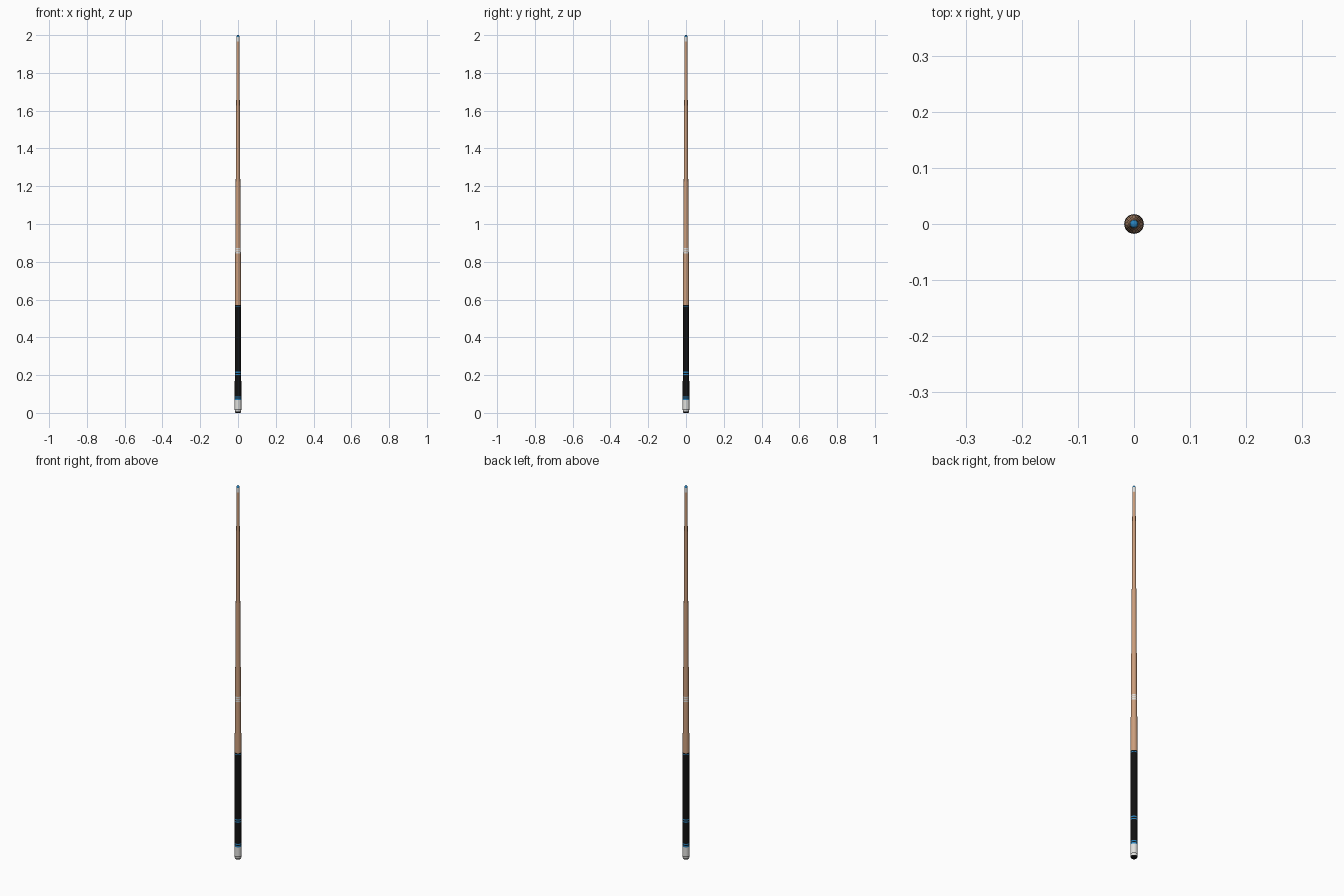
import bpy, bmesh, math

if "Cube" in bpy.data.objects:
    bpy.data.objects.remove(bpy.data.objects["Cube"])

SIDES = 32


def material(name, rgb):
    m = bpy.data.materials.new(name)
    m.diffuse_color = (*rgb, 1)
    m.use_nodes = True
    m.node_tree.nodes["Principled BSDF"].inputs["Base Color"].default_value = m.diffuse_color
    return m


MATS = {
    "wood": material("tan wood", (0.60, 0.34, 0.20)),
    "black": material("black wrap", (0.006, 0.006, 0.006)),
    "white": material("off white", (0.75, 0.75, 0.73)),
    "blue": material("blue", (0.02, 0.22, 0.50)),
}


def radius(z):
    """Taper of the stick from butt to tip."""
    pts = [(0, 0.0175), (0.57, 0.0165), (0.86, 0.0145), (1.4, 0.0108), (2.0, 0.0072)]
    for (z0, r0), (z1, r1) in zip(pts, pts[1:]):
        if z <= z1:
            return r0 + (r1 - r0) * (z - z0) / (z1 - z0)
    return pts[-1][1]


def turned(name, profile, bands):
    """Lathe a (z, r) profile; bands gives one colour per profile segment."""
    bm = bmesh.new()
    rings = [[bm.verts.new((r * math.cos(2 * math.pi * i / SIDES),
                            r * math.sin(2 * math.pi * i / SIDES), z))
              for i in range(SIDES)] for z, r in profile]
    keys = list(dict.fromkeys(bands))
    for lo, hi, col in zip(rings, rings[1:], bands):
        for i in range(SIDES):
            j = (i + 1) % SIDES
            bm.faces.new((lo[i], lo[j], hi[j], hi[i])).material_index = keys.index(col)
    bm.faces.new(rings[0][::-1]).material_index = keys.index(bands[0])
    bm.faces.new(rings[-1]).material_index = keys.index(bands[-1])
    me = bpy.data.meshes.new(name)
    bm.to_mesh(me)
    bm.free()
    for k in keys:
        me.materials.append(MATS[k])
    ob = bpy.data.objects.new(name, me)
    bpy.context.collection.objects.link(ob)
    bpy.ops.object.select_all(action='DESELECT')
    ob.select_set(True)
    bpy.context.view_layer.objects.active = ob
    bpy.ops.object.shade_smooth_by_angle(angle=math.radians(35))


def tapered(name, heights, bands):
    turned(name, [(z, radius(z)) for z in heights], bands)


# rubber bumper and white butt cap
turned("bumper", [(0, 0.0125), (0.003, 0.015), (0.008, 0.016)], ["black"] * 2)
turned("butt_cap", [(0.008, 0.016), (0.014, 0.0172), (0.017, 0.0175), (0.02, 0.0175), (0.068, radius(0.068))],
       ["white", "white", "black", "white"])
# dark handle with blue rings
tapered("handle", [0.068, 0.076, 0.081, 0.087, 0.2, 0.206, 0.212, 0.218, 0.562, 0.566, 0.572],
        ["blue", "black", "blue", "black", "blue", "black", "blue", "black", "blue", "black"])
# wooden forearm and white joint collar
tapered("forearm", [0.572, 0.845], ["wood"])
tapered("joint_collar", [0.845, 0.852, 0.855, 0.863, 0.866, 0.873],
        ["white", "wood", "white", "wood", "white"])
# tapering shaft
tapered("shaft", [0.873, 1.4, 1.965], ["wood"] * 2)
# ferrule and chalked tip
tapered("ferrule", [1.965, 1.99], ["white"])
turned("tip", [(1.99, 0.0072), (1.996, 0.007), (1.999, 0.005), (2.0, 0.0025)], ["blue"] * 3)
